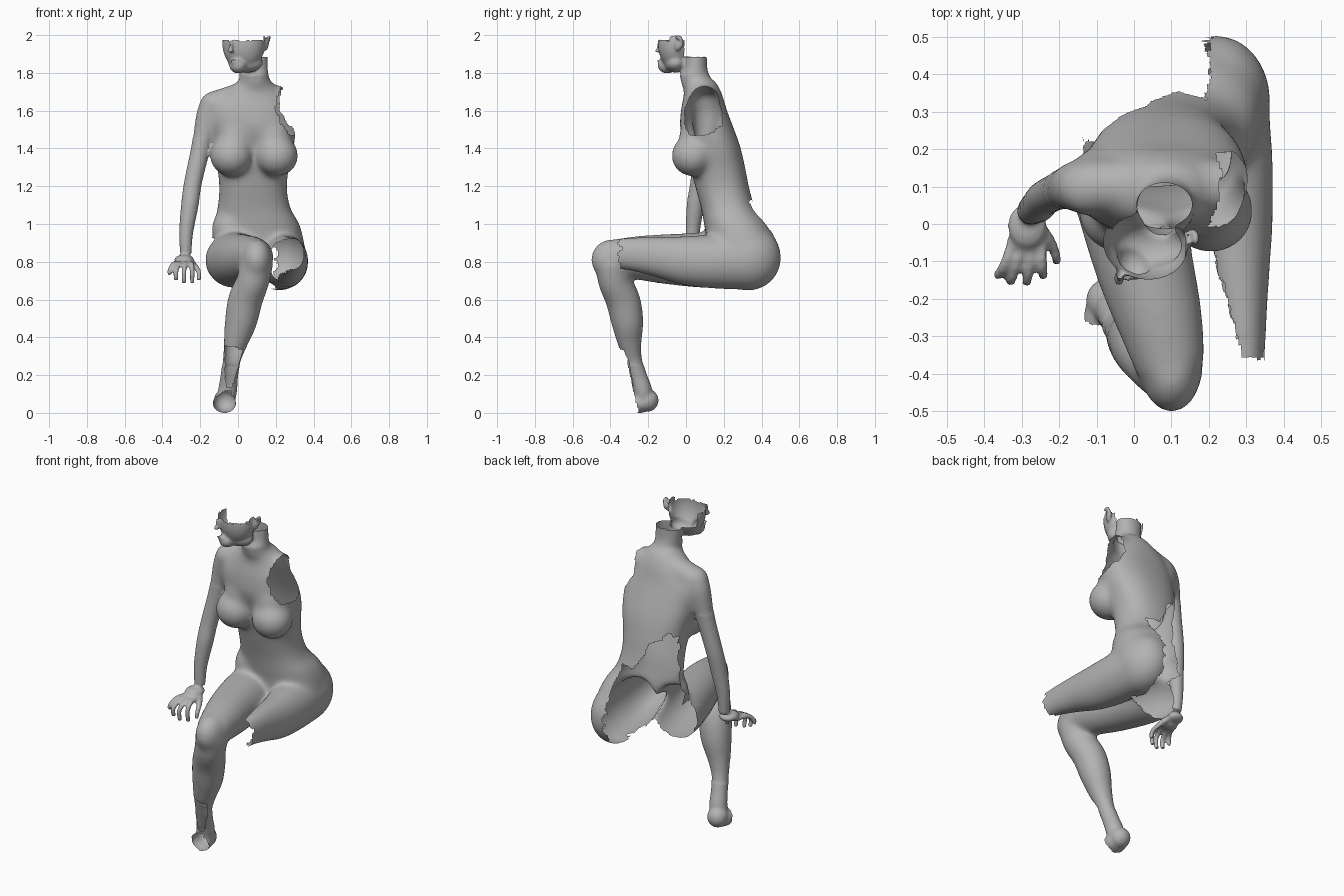
import bpy, bmesh, math
from mathutils import Vector, Matrix, noise

cube = bpy.data.objects.get("Cube")
if cube:
    bpy.data.objects.remove(cube, do_unlink=True)

clay = bpy.data.materials.new("grey_clay")
clay.use_nodes = True
clay.diffuse_color = (0.45, 0.45, 0.45, 1)
clay.node_tree.nodes["Principled BSDF"].inputs["Base Color"].default_value = (0.45, 0.45, 0.45, 1)

bm = bmesh.new()


def ball(center, radii, rot=0.0):
    """Ellipsoid, optionally turned about z."""
    m = Matrix.Translation(center) @ Matrix.Rotation(rot, 4, 'Z') @ Matrix.Diagonal((*radii, 1))
    bmesh.ops.create_uvsphere(bm, u_segments=28, v_segments=18, radius=1, matrix=m)


def spline(rows, steps=5):
    """Catmull-Rom through rows of numbers."""
    out = []
    for i in range(len(rows) - 1):
        a, b, c, d = (rows[max(0, min(len(rows) - 1, k))] for k in (i - 1, i, i + 1, i + 2))
        for s in range(steps):
            t = s / steps
            out.append([0.5 * (2 * q + (r - p) * t + (2 * p - 5 * q + 4 * r - w) * t * t
                               + (3 * q - p - 3 * r + w) * t ** 3) for p, q, r, w in zip(a, b, c, d)])
    return out + [list(rows[-1])]


def loft(rows, flat=False, axis=(1, 0, 0), square=1.0, n=32):
    """Closed tube through rows of x, y, z, side radius, depth radius; square < 1 fills the corners."""
    rows = spline(rows)
    angles = [2 * math.pi * (k + .5) / n for k in range(n)]
    shape = [[math.copysign(abs(f(a)) ** square, f(a)) for f in (math.cos, math.sin)] for a in angles]
    rings = []
    for i, (x, y, z, ru, rv) in enumerate(rows):
        u, v = Vector(axis), Vector((0, 1, 0))
        if not flat:
            t = Vector(rows[min(i + 1, len(rows) - 1)][:3]) - Vector(rows[max(i - 1, 0)][:3])
            v = t.cross(u).normalized()
            u = v.cross(t).normalized()
        rings.append([bm.verts.new(Vector((x, y, z)) + u * ru * c + v * rv * s) for c, s in shape])
    for a, b in zip(rings, rings[1:]):
        for k in range(n):
            bm.faces.new((a[k], a[(k + 1) % n], b[(k + 1) % n], b[k]))
    bm.faces.new(rings[0][::-1])
    bm.faces.new(rings[-1])


def limb(rows, axis=(1, 0, 0)):
    """Round tube through rows of x, y, z, radius."""
    loft([(x, y, z, r, r) for x, y, z, r in rows], axis=axis)


# Torso, leaning forward
loft([(.10, .28, .66, .12, .08), (.10, .30, .70, .20, .14), (.10, .30, .80, .25, .19),
      (.10, .30, .90, .25, .19), (.10, .265, 1.0, .225, .17), (.085, .225, 1.08, .195, .145),
      (.08, .195, 1.18, .18, .142), (.08, .172, 1.28, .188, .145), (.083, .145, 1.40, .212, .145),
      (.078, .112, 1.50, .228, .143), (.07, .095, 1.60, .215, .122), (.075, .09, 1.69, .15, .10),
      (.09, .075, 1.76, .085, .08)], flat=True, square=.86)
# Shoulder girdle and armpits
for sx, top in ((-.125, 1.63), (.275, 1.65)):
    limb([(.09, .10, 1.70, .07), ((.09 + sx) / 2, .10, 1.665, .073), (sx, .10, top, .074)], axis=(0, 0, 1))
limb([(-.11, .10, 1.62, .077), (-.09, .125, 1.54, .08), (-.055, .14, 1.42, .085)])
# Breasts with a slope above
for bx in (-.035, .205):
    ball((bx, .035, 1.36), (.115, .113, .11))
    ball((bx * .8 + .017, .055, 1.45), (.10, .092, .13))
ball((.22, .33, .82), (.145, .175, .175))
# Right hip crest
ball((-.035, .20, .97), (.105, .10, .12))

# Neck and throat
loft([(.10, .09, 1.66, .10, .08), (.09, .062, 1.74, .085, .088), (.085, .046, 1.785, .077, .078),
      (.082, .05, 1.83, .075, .062), (.08, .053, 1.92, .075, .057)], flat=True)

# Head, turned a little to its right
ball((.03, -.055, 1.955), (.114, .093, .145), -.2)
ball((.0, -.10, 1.838), (.046, .05, .042))
ball((.04, -.055, 1.852), (.092, .06, .052))
ball((-.04, -.145, 1.916), (.015, .020, .012))
ball((-.038, -.136, 1.945), (.010, .018, .035))
ball((-.018, -.143, 1.865), (.025, .010, .007))
ball((-.016, -.141, 1.851), (.022, .010, .007))
# Left ear rim and lobe
for k in range(9):
    a = -1.9 + k * .48
    ball((.157 + .008 * math.sin(a), -.04 + .018 * math.cos(a), 1.96 + .029 * math.sin(a)), (.011, .011, .011))
ball((.145, -.045, 1.945), (.016, .014, .03))

# Right arm
ball((-.12, .095, 1.635), (.085, .075, .07))
limb([(-.10, .10, 1.66, .06), (-.145, .10, 1.60, .07), (-.17, .098, 1.52, .062), (-.197, .09, 1.40, .051),
      (-.238, .07, 1.22, .047), (-.255, .05, 1.10, .046), (-.275, .035, .95, .037), (-.276, .03, .84, .03)])
# Right hand with bent fingers
ball((-.285, -.005, .81), (.052, .06, .026))
ball((-.285, -.045, .79), (.055, .04, .022))
for bx, tx, ty, tz in ((-.325, -.362, -.135, .73), (-.30, -.328, -.15, .70),
                       (-.272, -.285, -.152, .685), (-.247, -.243, -.135, .685)):
    limb([(bx, -.05, .79, .014), ((bx + tx) / 2, -.105, .785, .014), (tx, ty, .75, .013), (tx, ty + .005, tz, .012)])
limb([(-.25, -.01, .80, .017), (-.222, -.05, .77, .015), (-.207, -.09, .74, .013), (-.207, -.10, .70, .011)])

# Right leg
limb([(-.04, .25, .81, .13), (-.022, .12, .807, .147), (.02, -.08, .812, .135),
      (.067, -.25, .82, .117), (.10, -.39, .825, .092)])
ball((.10, -.395, .81), (.08, .11, .11))
limb([(.10, -.39, .80, .09), (.08, -.38, .70, .088), (.04, -.335, .60, .093), (.015, -.31, .48, .087),
      (-.01, -.30, .38, .068), (-.033, -.28, .28, .05), (-.045, -.255, .20, .046),
      (-.055, -.23, .12, .05), (-.068, -.225, .05, .05)])
ball((-.07, -.205, .065), (.058, .06, .06))
ball((-.072, -.25, .05), (.062, .08, .052))

# Left thigh
loft([(.23, .32, .80, .13, .15), (.245, .15, .80, .127, .144), (.265, 0, .805, .107, .132),
      (.28, -.15, .825, .082, .109), (.293, -.30, .84, .060, .089), (.296, -.42, .84, .052, .08)])

# Fuse the parts into one skin
bmesh.ops.recalc_face_normals(bm, faces=bm.faces)
raw_mesh = bpy.data.meshes.new("body_parts")
bm.to_mesh(raw_mesh)
bm.free()
body = bpy.data.objects.new("seated_body", raw_mesh)
bpy.context.collection.objects.link(body)
fuse = body.modifiers.new("fuse", 'REMESH')
fuse.mode = 'VOXEL'
fuse.voxel_size = 0.008
soften = body.modifiers.new("soften", 'SMOOTH')
soften.factor = 0.5
soften.iterations = 4
skin = bpy.data.meshes.new_from_object(body.evaluated_get(bpy.context.evaluated_depsgraph_get()))
body.modifiers.clear()
body.data = skin
bpy.data.meshes.remove(raw_mesh)


def missing(co):
    """True where the broken shell has a ragged hole."""
    x, y, z = co
    j = noise.noise(co * 22) * .026 + noise.noise(co * 60) * .010
    # head above the cheeks, and behind the jaw
    if z > 1.78:
        if y > -.008 and z > 1.89 + j * .3:
            return True
        return z > (1.972 + j * .5 if x < .135 else 1.998)
    # left shoulder
    if ((x - .30) / .11) ** 2 + ((y - .075) / .145) ** 2 + ((z - 1.615) / .14) ** 2 < 1 + j * 8:
        return True
    # lower back and right buttock, rising towards the right flank
    top = 1.11 + .21 * min(1, max(0, (.12 - x) / .14))
    if z < top + j * 1.5 and -.18 < x < .19 + j and y > (.14 if z < .92 else .215) + j:
        return True
    # front of left thigh
    if .5 < z < .97 and x > .165 - .1 * y:
        reach = -.04 - .32 * min(1, max(0, (x - .2) / .09))
        if z < .77:
            reach = max(reach, -.13 - (z - .68) * 2.4)
        return y < reach + j * 1.5
    # front of right ankle and foot
    return z < .34 + j and y < -.255 - .2 * z + j * .4


bm = bmesh.new()
bm.from_mesh(skin)
# Blend the joints of trunk, shoulders and legs, leaving face, hand and foot crisp
trunk = [v for v in bm.verts if .25 < v.co.z < 1.78 and (v.co.x > -.15 or v.co.z > 1.45)]
for step in range(36):
    bmesh.ops.smooth_vert(bm, verts=trunk, factor=.5, use_axis_x=True, use_axis_y=True, use_axis_z=True)
bmesh.ops.delete(bm, geom=[v for v in bm.verts if missing(v.co)], context='VERTS')
# Rest the heel on the ground
low = min(v.co.z for v in bm.verts)
bmesh.ops.translate(bm, verts=bm.verts, vec=(0, 0, -low))
bm.to_mesh(skin)
bm.free()

skin.materials.clear()
skin.materials.append(clay)
for o in bpy.context.selected_objects:
    o.select_set(False)
body.select_set(True)
bpy.context.view_layer.objects.active = body
bpy.ops.object.shade_smooth_by_angle(angle=math.radians(50))
